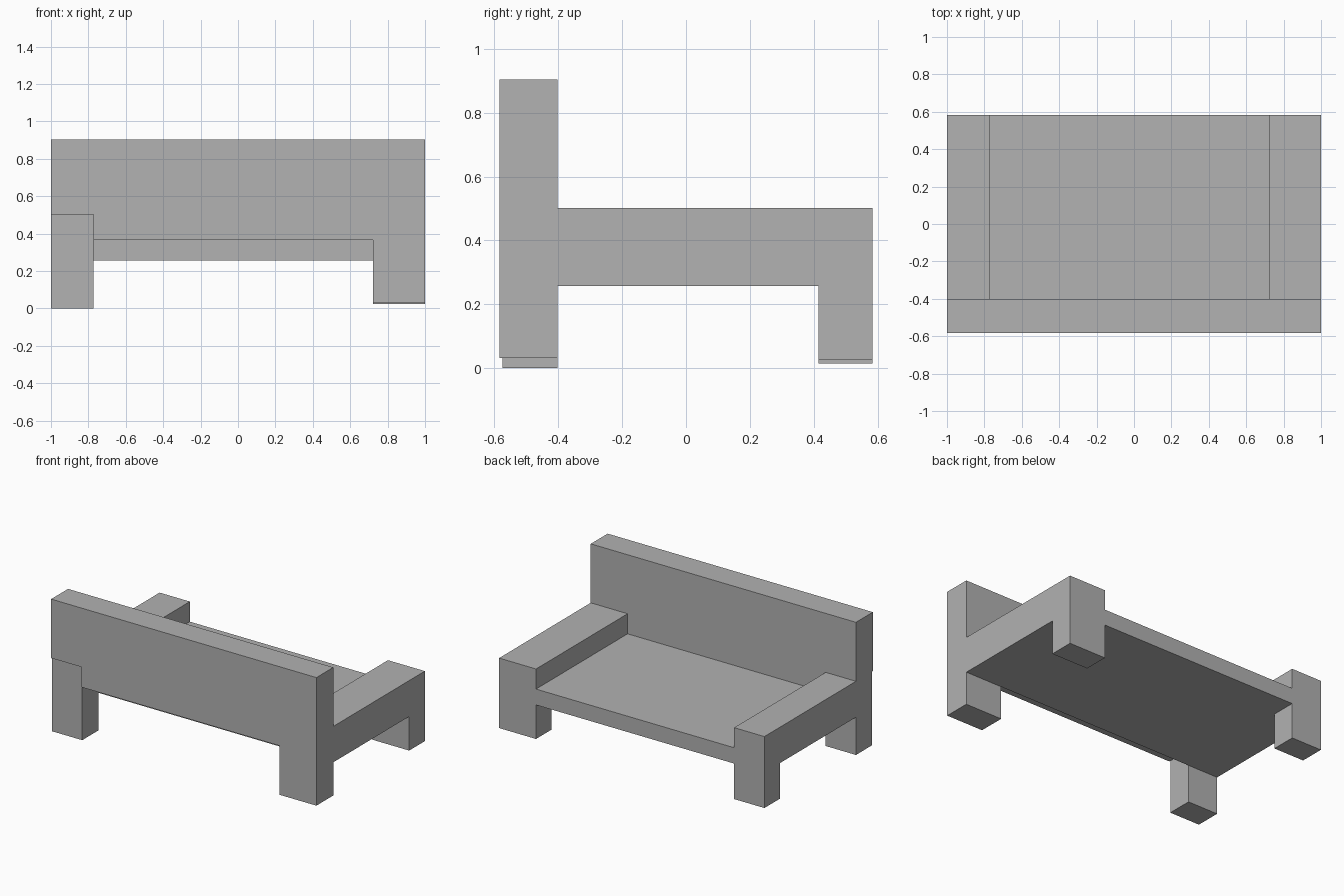
import bpy
import bmesh
from mathutils import Vector

cube = bpy.data.objects.get("Cube")
if cube:
    bpy.data.objects.remove(cube, do_unlink=True)

grey = bpy.data.materials.new("plain grey")
grey.use_nodes = True
grey.diffuse_color = (0.445, 0.445, 0.445, 1)
grey.node_tree.nodes["Principled BSDF"].inputs["Base Color"].default_value = grey.diffuse_color

# Shared levels and depths
LEFT, RIGHT = 0.722, -0.772          # inner faces of the two arms
REAR, BACKREST, LEG, FRONT = -0.584, -0.402, 0.415, 0.584
UNDER, SEAT, ARM, TOP = 0.257, 0.365, 0.502, 0.904


def extrude_profile(name, corners, place, start, end):
    """Extrude a flat outline between two depths; place maps (a, b, depth) to x, y, z."""
    bm = bmesh.new()
    face = bm.faces.new([bm.verts.new(place(a, b, start)) for a, b in corners])
    new = bmesh.ops.extrude_face_region(bm, geom=[face])["geom"]
    shift = Vector(place(0, 0, end)) - Vector(place(0, 0, start))
    bmesh.ops.translate(bm, vec=shift, verts=[g for g in new if isinstance(g, bmesh.types.BMVert)])
    bmesh.ops.recalc_face_normals(bm, faces=bm.faces[:])
    mesh = bpy.data.meshes.new(name)
    bm.to_mesh(mesh)
    bm.free()
    mesh.materials.append(grey)
    bpy.context.collection.objects.link(bpy.data.objects.new(name, mesh))


def along_x(a, b, depth):
    return (depth, a, b)


def along_y(a, b, depth):
    return (a, depth, b)


# Side frames: arm with its two legs in one outline
def side_frame(name, inner, outer, rear, rear_foot, front_foot):
    outline = [(rear, rear_foot), (BACKREST, rear_foot), (BACKREST, UNDER), (LEG, UNDER),
               (LEG, front_foot), (FRONT, front_foot), (FRONT, ARM), (rear, ARM)]
    extrude_profile(name, outline, along_x, inner, outer)


side_frame("left_arm_and_legs", LEFT, 1, REAR, 0.031, 0.025)
side_frame("right_arm_and_legs", RIGHT, -1, -0.575, 0, 0.015)

# Seat slab between the arms
extrude_profile("seat", [(BACKREST, UNDER), (FRONT, UNDER), (FRONT, SEAT), (BACKREST, SEAT)],
                along_x, RIGHT, LEFT)

# Backrest: full width above the arms, narrower down to the seat
extrude_profile("backrest", [(RIGHT, SEAT), (LEFT, SEAT), (LEFT, ARM), (1, ARM),
                             (1, TOP), (-1, TOP), (-1, ARM), (RIGHT, ARM)],
                along_y, REAR, BACKREST)
